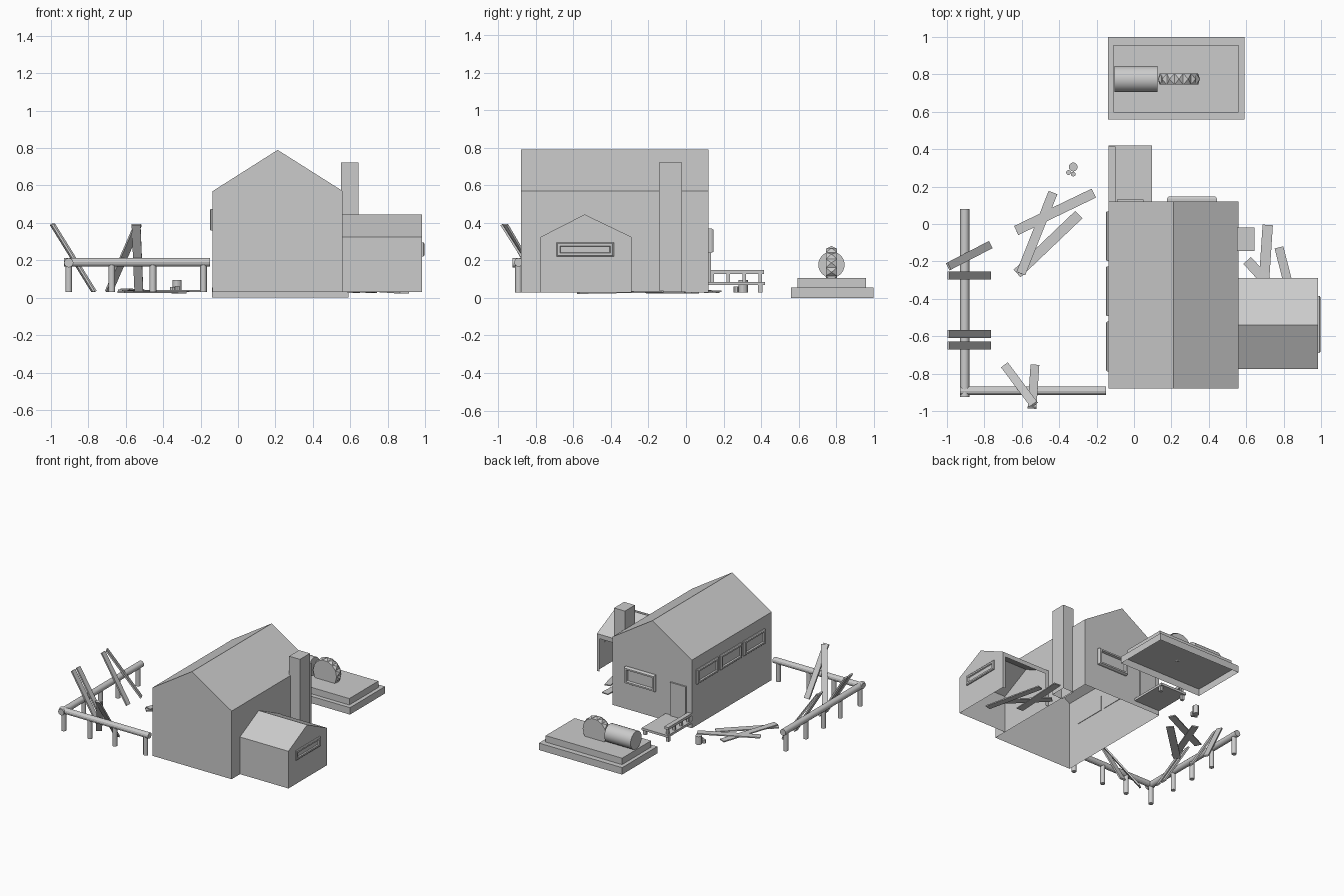
import bpy, bmesh, math
from mathutils import Vector, Matrix

if "Cube" in bpy.data.objects:
    bpy.data.objects.remove(bpy.data.objects["Cube"])


def mesh_object(name, verts, faces, matrix=None):
    me = bpy.data.meshes.new(name)
    me.from_pydata([Vector(v) for v in verts], [], faces)
    bm = bmesh.new()
    bm.from_mesh(me)
    bmesh.ops.recalc_face_normals(bm, faces=bm.faces)
    bm.to_mesh(me)
    bm.free()
    ob = bpy.data.objects.new(name, me)
    bpy.context.collection.objects.link(ob)
    if matrix:
        ob.matrix_world = matrix
    return ob


def box(name, x, y, z, bottom=True, matrix=None):
    v = [(a, b, c) for c in z for a, b in
         ((x[0], y[0]), (x[1], y[0]), (x[1], y[1]), (x[0], y[1]))]
    f = [(4, 5, 6, 7), (0, 1, 5, 4), (1, 2, 6, 5), (2, 3, 7, 6), (3, 0, 4, 7)]
    if bottom:
        f.append((3, 2, 1, 0))
    return mesh_object(name, v, f, matrix)


def rod(name, a, b, r, sides=12):
    a, b = Vector(a), Vector(b)
    d = b - a
    bpy.ops.mesh.primitive_cylinder_add(vertices=sides, radius=r, depth=d.length,
                                        location=(a + b) / 2)
    ob = bpy.context.object
    ob.name = name
    ob.rotation_euler = d.to_track_quat('Z', 'Y').to_euler()
    bpy.ops.object.shade_smooth_by_angle()
    return ob


def plank(name, a, b, w, t=0.012):
    a, b = Vector(a), Vector(b)
    d = (b - a).normalized()
    side = Vector((0, 0, 1)).cross(d).normalized()
    m = Matrix((d, side, d.cross(side))).transposed().to_4x4()
    m.translation = (a + b) / 2
    h = (b - a).length / 2
    return box(name, (-h, h), (-w / 2, w / 2), (-t / 2, t / 2), matrix=m)


def window(name, centre, angle, w, h, depth):
    # frame lofted from rectangles; local -y points outward
    rings = [(0, -0.004), (0, depth * 0.6), (0.006, depth), (0.018, depth), (0.022, depth * 0.3)]
    v, f = [], []
    for inset, d in rings:
        a, b = w / 2 - inset, h / 2 - inset
        v += [(-a, -d, -b), (a, -d, -b), (a, -d, b), (-a, -d, b)]
    for i in range(len(rings) - 1):
        for j in range(4):
            k = (j + 1) % 4
            f.append((4 * i + j, 4 * i + k, 4 * i + 4 + k, 4 * i + 4 + j))
    n = 4 * (len(rings) - 1)
    f += [(0, 3, 2, 1), (n, n + 1, n + 2, n + 3)]
    m = Matrix.Translation(centre) @ Matrix.Rotation(angle, 4, 'Z')
    return mesh_object(name, v, f, m)


# main house: hollow shell, gables at front and back
v = []
for y in (-0.88, 0.12):
    v += [(-0.135, y, 0.03), (-0.135, y, 0.57), (0.212, y, 0.79), (0.56, y, 0.57), (0.56, y, 0.03)]
mesh_object("house", v, [(4, 3, 2, 1, 0), (5, 6, 7, 8, 9)] +
            [(i, i + 1, i + 6, i + 5) for i in range(4)])

# side shed: gable to the right, rear wall open inside a narrow frame
v = []
for x in (0.56, 0.985):
    v += [(x, -0.775, 0.03), (x, -0.775, 0.325), (x, -0.54, 0.445), (x, -0.29, 0.325), (x, -0.29, 0.03)]
mesh_object("shed", v, [(0, 1, 6, 5), (1, 2, 7, 6), (2, 3, 8, 7), (5, 6, 7, 8, 9)])
mesh_object("shed_opening_frame",
            [(0.56, -0.29, 0.03), (0.56, -0.29, 0.325), (0.985, -0.29, 0.325), (0.985, -0.29, 0.03),
             (0.585, -0.29, 0.03), (0.585, -0.29, 0.29), (0.96, -0.29, 0.29), (0.96, -0.29, 0.03)],
            [(0, 1, 5, 4), (1, 2, 6, 5), (2, 3, 7, 6)])

# chimney
box("chimney", (0.55, 0.645), (-0.145, -0.02), (0.03, 0.722), bottom=False)

# windows
for i, y in enumerate((-0.655, -0.36, -0.065)):
    window(f"left_window_{i + 1}", (-0.135, y, 0.417), -math.pi / 2, 0.265, 0.115, 0.016)
window("back_window", (0.31, 0.12, 0.305), math.pi, 0.265, 0.13, 0.026)
window("shed_window", (0.985, -0.537, 0.258), math.pi / 2, 0.305, 0.075, 0.012)

# back door and porch
box("door", (-0.09, 0.05), (0.115, 0.132), (0.085, 0.35))
box("porch_floor", (-0.135, 0.095), (0.12, 0.42), (0.068, 0.086))
box("porch_rail", (-0.135, -0.1), (0.12, 0.415), (0.128, 0.148))
for i, y in enumerate((0.14, 0.225, 0.31, 0.395)):
    box(f"porch_rail_post_{i + 1}", (-0.125, -0.107), (y - 0.009, y + 0.009), (0.08, 0.13))
for i, x in enumerate((-0.12, 0.08)):
    box(f"porch_leg_{i + 1}", (x - 0.012, x + 0.012), (0.383, 0.407), (0.03, 0.07))

# saw plinth: two hollow tiers
box("plinth_lower", (-0.14, 0.59), (0.56, 1.0), (0, 0.055), bottom=False)
box("plinth_upper", (-0.11, 0.56), (0.595, 0.958), (0.055, 0.106), bottom=False)

# saw motor and blade with a pyramid tooth on each rim segment
rod("saw_motor", (-0.105, 0.775, 0.177), (0.125, 0.775, 0.177), 0.07, 24)
N, R, HW = 14, 0.103, 0.03
v, f = [], []
for i in range(N):
    a, m = 2 * math.pi * i / N, 2 * math.pi * (i + 0.5) / N
    for r, t, y in ((R, a, -HW), (R, a, HW), (R + 0.012, m, 0)):
        v.append((0.24 + r * math.cos(t), 0.775 + y, 0.162 + r * math.sin(t)))
    p, q, j = 3 * i, 3 * ((i + 1) % N), 3 * i + 2
    f += [(p, p + 1, j), (p + 1, q + 1, j), (q + 1, q, j), (q, p, j)]
f += [tuple(range(0, 3 * N, 3)), tuple(range(1, 3 * N, 3))]
mesh_object("saw_blade", v, f)

# fence rails and posts
rod("fence_rail_left", (-0.905, -0.925, 0.187), (-0.905, 0.08, 0.187), 0.025)
rod("fence_rail_front", (-0.93, -0.892, 0.19), (-0.15, -0.892, 0.19), 0.023)
posts = [(-0.905, y) for y in (-0.89, -0.64, -0.43, -0.21, 0.04)]
posts += [(x, -0.892) for x in (-0.675, -0.455, -0.185)]
for i, (x, y) in enumerate(posts):
    rod(f"fence_post_{i + 1}", (x, y, 0.03), (x, y, 0.18), 0.018)

# planks leaning on the fence: (top, bottom, width)
leaning = [((-0.992, -0.275, 0.392), (-0.77, -0.275, 0.033), 0.043),
           ((-0.992, -0.588, 0.392), (-0.77, -0.588, 0.033), 0.043),
           ((-0.992, -0.65, 0.392), (-0.77, -0.65, 0.033), 0.043),
           ((-0.992, -0.227, 0.392), (-0.77, -0.112, 0.033), 0.043),
           ((-0.535, -0.965, 0.39), (-0.69, -0.757, 0.035), 0.045),
           ((-0.545, -0.982, 0.39), (-0.53, -0.757, 0.035), 0.047)]
for i, (a, b, w) in enumerate(leaning):
    plank(f"leaning_plank_{i + 1}", a, b, w)

# loose planks on the ground and spilling from the shed
loose = [((-0.63, -0.035, 0.038), (-0.215, 0.165, 0.036), 0.053),
         ((-0.433, 0.168, 0.03), (-0.605, -0.265, 0.045), 0.05),
         ((-0.295, 0.05, 0.028), (-0.625, -0.265, 0.03), 0.055),
         ((0.605, -0.195, 0.03), (0.84, -0.45, 0.038), 0.055),
         ((0.715, -0.005, 0.03), (0.685, -0.46, 0.034), 0.055),
         ((0.775, -0.125, 0.034), (0.89, -0.575, 0.026), 0.048)]
for i, (a, b, w) in enumerate(loose):
    plank(f"loose_plank_{i + 1}", a, b, w, 0.009)

# small cluster of stumps
for i, (x, y, r, h) in enumerate(((-0.325, 0.305, 0.024, 0.095), (-0.35, 0.275, 0.013, 0.058),
                                  (-0.325, 0.267, 0.013, 0.062))):
    rod(f"stump_{i + 1}", (x, y, 0.03), (x, y, h), r)
